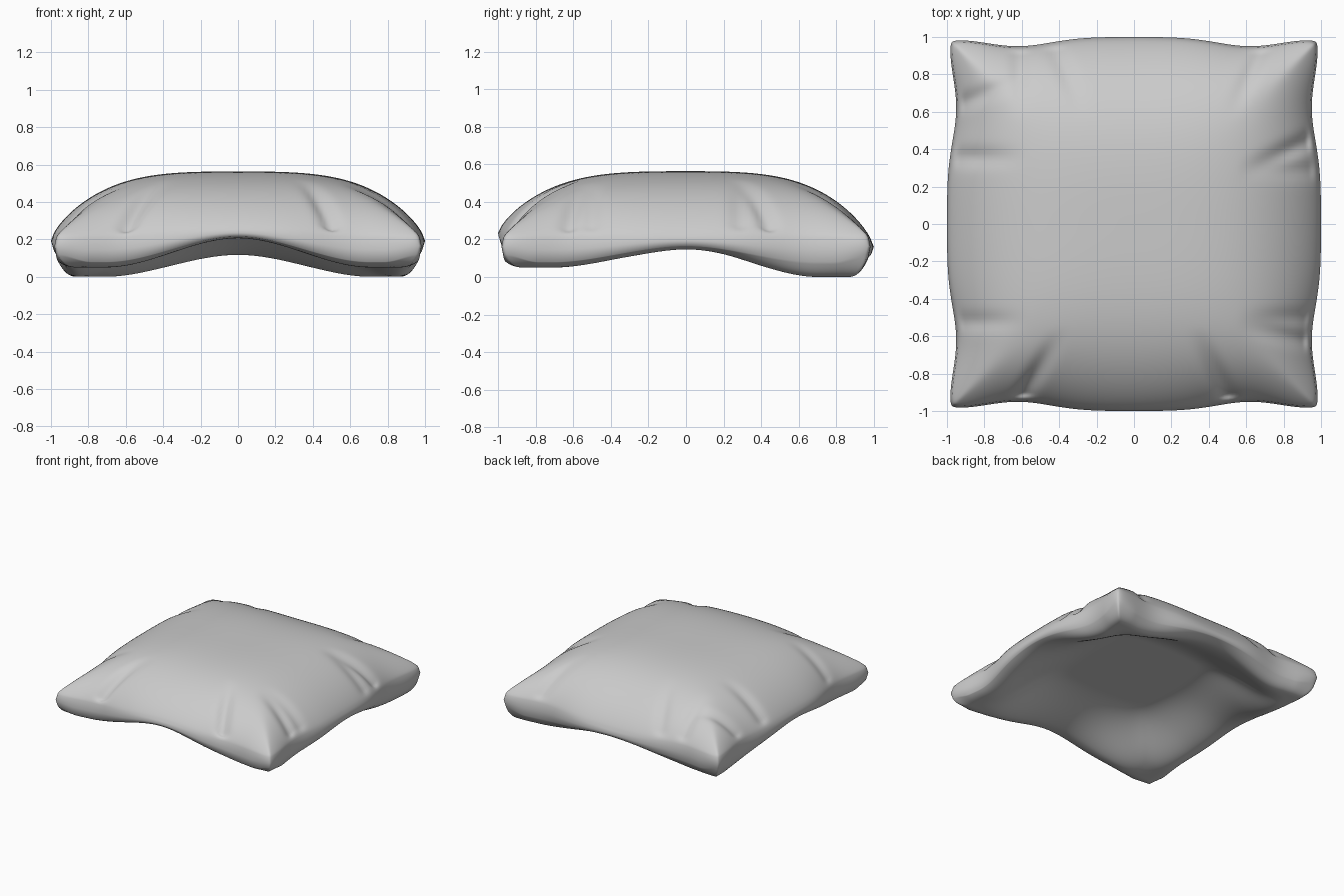
import bpy, math

if "Cube" in bpy.data.objects:
    bpy.data.objects.remove(bpy.data.objects["Cube"])

N = 110          # grid cells per side
PEAK = 0.568     # top of the crown
HOLLOW = 0.30    # centre of the hollow underside

# wrinkles: (edge side, position along edge, slant, depth)
WRINKLES = [
    ("front", -0.57, 0.5, 0.04), ("front", 0.48, 0.4, 0.04),
    ("right", -0.62, 0.2, 0.03), ("right", -0.51, 0.0, 0.02),
    ("right", 0.29, 0.0, 0.02), ("right", 0.42, 0.4, 0.035),
    ("left", 0.68, -0.4, 0.025), ("left", 0.36, 0.0, 0.025),
    ("left", -0.53, 0.0, 0.02), ("back", -0.62, 0.0, 0.02),
    ("back", -0.40, 0.4, 0.02), ("back", 0.66, 0.4, 0.02),
]


def smooth(a, b, x):
    t = max(0.0, min(1.0, (x - a) / (b - a)))
    return t * t * (3 - 2 * t)


def soft_min(a, b):
    return (a + b - math.sqrt((a - b) ** 2 + 0.04 * a * b)) / 1.8


def side_mix(u, v, front, back, sides):
    """Blend a value between the four edges."""
    wu, wv = u ** 4 + 1e-6, v ** 4 + 1e-6
    return (wu * sides + wv * (front if v < 0 else back)) / (wu + wv)


def inset(t):
    t = abs(t)
    return 0.048 * math.exp(-((t - 0.62) / 0.25) ** 2) + 0.01 * t ** 4 + 0.012 * t ** 40


def plan(u, v, k=1.0):
    """Outline with pulled-in edges and pointed corners."""
    return (u * (1 - inset(v) * abs(u) ** 3) * k,
            v * (1 - inset(u) * abs(v) ** 3) * k)


def wrinkle(u, v):
    total = 0.0
    for side, pos, slant, depth in WRINKLES:
        out, along = {"front": (-v, u), "back": (v, u),
                      "right": (u, v), "left": (-u, v)}[side]
        if out > 0.5:
            centre = pos + slant * (out - 0.9) * (-1 if pos < 0 else 1)
            d = (along - centre) / 0.05
            total += depth * math.exp(-d * d) * smooth(0.55, 0.9, out) * (1 - smooth(0.95, 1.0, out))
    return total


def corner(u, v):
    return smooth(0.0, 0.72, min(abs(u), abs(v)))


def rim(u, v):
    """Lower and upper height of the narrow rim."""
    c = corner(u, v)
    tip = 0.04 * smooth(0.8, 1.0, min(abs(u), abs(v)))
    low = side_mix(u, v, 0.22, 0.14, 0.17)
    high = side_mix(u, v, 0.26, 0.19, 0.225)
    return low + (0.085 - low) * c + tip, high + (0.215 - high) * c


def top_z(u, v):
    a = max(0.0, 1 - abs(u) ** 3) ** 0.8
    b = max(0.0, 1 - abs(v) ** 3) ** 0.8
    f = min(1.0, 0.55 * soft_min(a, b) + 0.45 * a * b)
    r = rim(u, v)[1]
    return r + (PEAK - r) * f - wrinkle(u, v)


def bottom_z(u, v):
    c = corner(u, v)
    e = (abs(u) ** 8 + abs(v) ** 8) ** 0.125
    mid = side_mix(u, v, 0.21, 0.12, 0.15)
    low = 0.055 if v < 0 else 0.005
    low += (0.03 - low) * (1 - smooth(0.0, 0.4, abs(v)))
    lip = mid + (low - mid) * c
    w = smooth(0.4 - 0.05 * c, 0.94 - 0.04 * c, e)
    z = HOLLOW + (lip - HOLLOW) * w
    edge = max(0.0, (max(abs(u), abs(v)) - 0.88) / 0.12) ** 2.5
    return z + (rim(u, v)[0] - lip) * edge


# grid coordinates crowded towards the edges
co = [0.4 * t + 0.6 * math.sin(t * math.pi / 2) for t in (2 * i / N - 1 for i in range(N + 1))]
verts, faces = [], []
for fn in (top_z, bottom_z):
    for v in co:
        for u in co:
            x, y = plan(u, v, 0.99)
            verts.append((x, y, fn(u, v)))

W = N + 1
S = W * W
for j in range(N):
    for i in range(N):
        a = j * W + i
        faces.append((a, a + 1, a + W + 1, a + W))
        faces.append((S + a, S + a + W, S + a + W + 1, S + a + 1))

# rim strip joining top and underside
loop = ([(i, 0) for i in range(N)] + [(N, j) for j in range(N)]
        + [(i, N) for i in range(N, 0, -1)] + [(0, j) for j in range(N, 0, -1)])
base = len(verts)
for i, j in loop:
    u, v = co[i], co[j]
    verts.append((*plan(u, v), sum(rim(u, v)) / 2))
L = len(loop)
for k in range(L):
    k2 = (k + 1) % L
    t1, t2 = (p[1] * W + p[0] for p in (loop[k], loop[k2]))
    faces.append((t2, t1, base + k, base + k2))
    faces.append((base + k2, base + k, S + t1, S + t2))

# stand on the ground
lowest = min(p[2] for p in verts)
verts = [(x, y, z - lowest) for x, y, z in verts]

mesh = bpy.data.meshes.new("cushion")
mesh.from_pydata(verts, [], faces)
mesh.update()
cushion = bpy.data.objects.new("cushion", mesh)
bpy.context.collection.objects.link(cushion)
for p in mesh.polygons:
    p.use_smooth = True
